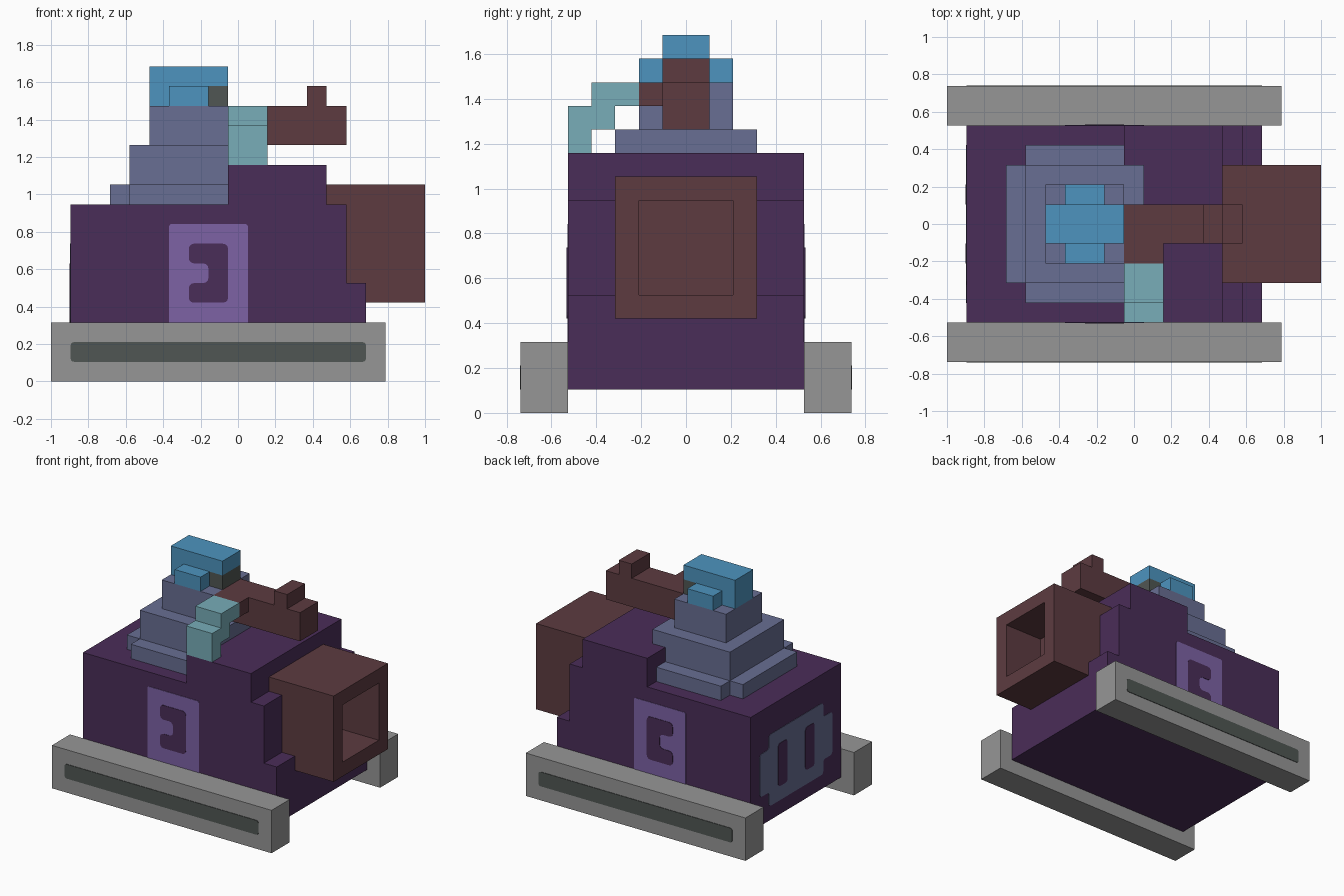
import bpy
import bmesh
from mathutils import Vector

old = bpy.data.objects.get("Cube")
if old:
    bpy.data.objects.remove(old, do_unlink=True)

U = 2 / 19  # size of one block


def pos(i, j, k):
    """Block coordinates to world coordinates."""
    return Vector((-1 + U * i, U * j, U * k))


def material(name, hex_colour):
    rgb = [int(hex_colour[n:n + 2], 16) / 255 for n in (0, 2, 4)]
    lin = [c / 12.92 if c <= 0.04045 else ((c + 0.055) / 1.055) ** 2.4 for c in rgb]
    m = bpy.data.materials.new(name)
    m.diffuse_color = (*lin, 1)
    m.use_nodes = True
    m.node_tree.nodes["Principled BSDF"].inputs["Base Color"].default_value = (*lin, 1)
    return m


PURPLE = material("dark purple", "4a2d58")
VIOLET = material("light violet", "7d62a5")
SLATE = material("slate blue", "686e93")
BLUE = material("hat blue", "4d94bf")
TEAL = material("pale teal", "78adb8")
BROWN = material("red brown", "5d3b40")
GREY = material("track grey", "969696")
DARK = material("dark grey", "505653")


def finish(name, bm, mat):
    bmesh.ops.recalc_face_normals(bm, faces=bm.faces[:])
    mesh = bpy.data.meshes.new(name)
    bm.to_mesh(mesh)
    bm.free()
    mesh.materials.append(mat)
    ob = bpy.data.objects.new(name, mesh)
    bpy.context.scene.collection.objects.link(ob)
    return ob


def add_box(bm, x0, x1, y0, y1, z0, z1):
    lo, hi = pos(x0, y0, z0), pos(x1, y1, z1)
    verts = bmesh.ops.create_cube(bm, size=1)["verts"]
    for v in verts:
        v.co = (lo + hi) / 2 + v.co * (hi - lo)


def boxes(name, mat, *sizes):
    bm = bmesh.new()
    for s in sizes:
        add_box(bm, *s)
    return finish(name, bm, mat)


def prism(name, mat, pts, place, depth, radius=0.0):
    """Extrude a flat outline; place(a, b) gives block coordinates."""
    bm = bmesh.new()
    face = bm.faces.new([bm.verts.new(pos(*place(a, b))) for a, b in pts])
    if radius:
        bmesh.ops.bevel(bm, geom=bm.verts[:], offset=radius, segments=3,
                        profile=0.5, affect='VERTICES')
    ext = bmesh.ops.extrude_face_region(bm, geom=bm.faces[:])
    moved = [g for g in ext["geom"] if isinstance(g, bmesh.types.BMVert)]
    bmesh.ops.translate(bm, verts=moved, vec=Vector(depth))
    return finish(name, bm, mat)


def rect(a0, a1, b0, b1):
    return [(a0, b0), (a1, b0), (a1, b1), (a0, b1)]


# Stepped hull, from its side profile
hull = [(1, 1), (16, 1), (16, 5), (15, 5), (15, 9), (14, 9), (14, 11), (9, 11), (9, 9), (1, 9)]
prism("hull", PURPLE, hull, lambda a, b: (a, -5, b), (0, 10 * U, 0))

# Tracks, side panels and emblems, the same on both sides
emblem = [(7, 4), (9, 4), (9, 7), (7, 7), (7, 6), (8, 6), (8, 5), (7, 5)]
for side, s in (("front", -1), ("back", 1)):
    y0, y1 = sorted((5 * s, 7 * s))
    boxes(side + "_track", GREY, (0, 17, y0, y1, 0, 3))
    prism(side + "_track_slot", DARK, rect(1, 16, 1, 2),
          lambda a, b: (a, 7 * s, b), (0, 0.004 * s, 0), 0.018)
    prism(side + "_panel", VIOLET, rect(6, 10, 2.8, 8),
          lambda a, b: (a, 5 * s, b), (0, 0.003 * s, 0), 0.014)
    prism(side + "_emblem", PURPLE, emblem,
          lambda a, b: (a, 5 * s, b), (0, 0.006 * s, 0), 0.028)

# Rear plate with two slots
grille = [(-3, 2), (3, 2), (3, 3), (4, 3), (4, 6), (3, 6), (3, 7), (-3, 7),
          (-3, 6), (-4, 6), (-4, 3), (-3, 3)]
prism("rear_plate", SLATE, grille, lambda a, b: (1, a, b), (-0.003, 0, 0), 0.022)
for n, y in (("left", -2), ("right", 1)):
    prism("rear_slot_" + n, PURPLE, rect(y, y + 1, 3, 6),
          lambda a, b: (1, a, b), (-0.006, 0, 0), 0.022)

# Square cannon with a hollow mouth
bm = bmesh.new()
add_box(bm, 14, 19, -3, 3, 4, 10)
mouth = max(bm.faces, key=lambda f: f.calc_center_median().x)
bmesh.ops.inset_region(bm, faces=[mouth], thickness=U, use_even_offset=True)
inner = bmesh.ops.extrude_discrete_faces(bm, faces=[mouth])["faces"]
bmesh.ops.translate(bm, verts=inner[0].verts[:], vec=(-3 * U, 0, 0))
finish("cannon", bm, BROWN)

# Seated figure: skirt, waist, chest
skirt = [(3, -3), (4, -3), (4, -4), (9, -4), (9, 4), (4, 4), (4, 3), (3, 3)]
prism("skirt", SLATE, skirt, lambda a, b: (a, b, 9), (0, 0, U))
boxes("waist", SLATE, (4, 9, -3, 3, 10, 12), (9, 10, -3, 3, 11, 12))
boxes("chest", SLATE, (5, 9, -2, 2, 12, 14))

# Head with side caps, peak and dark visor
boxes("head", BLUE, (5, 8, -1, 1, 14, 15), (5, 9, -1, 1, 15, 16))
boxes("ear_caps", BLUE, (6, 8, -2, -1, 14, 15), (6, 8, 1, 2, 14, 15))
boxes("visor", DARK, (8, 9, -1, 1, 14, 15))

# Bent arm holding the gun
arm = [(-5, 11), (-4, 11), (-4, 12), (-3, 12), (-3, 13), (-2, 13), (-2, 14),
       (-4, 14), (-4, 13), (-5, 13)]
prism("arm", TEAL, arm, lambda a, b: (9, a, b), (2 * U, 0, 0))

# Gun with grip and sight
boxes("gun", BROWN, (9, 15, -1, 1, 12, 14))
boxes("gun_grip", BROWN, (9, 11, -2, -1, 13, 14))
boxes("gun_sight", BROWN, (13, 14, -1, 1, 14, 15))
